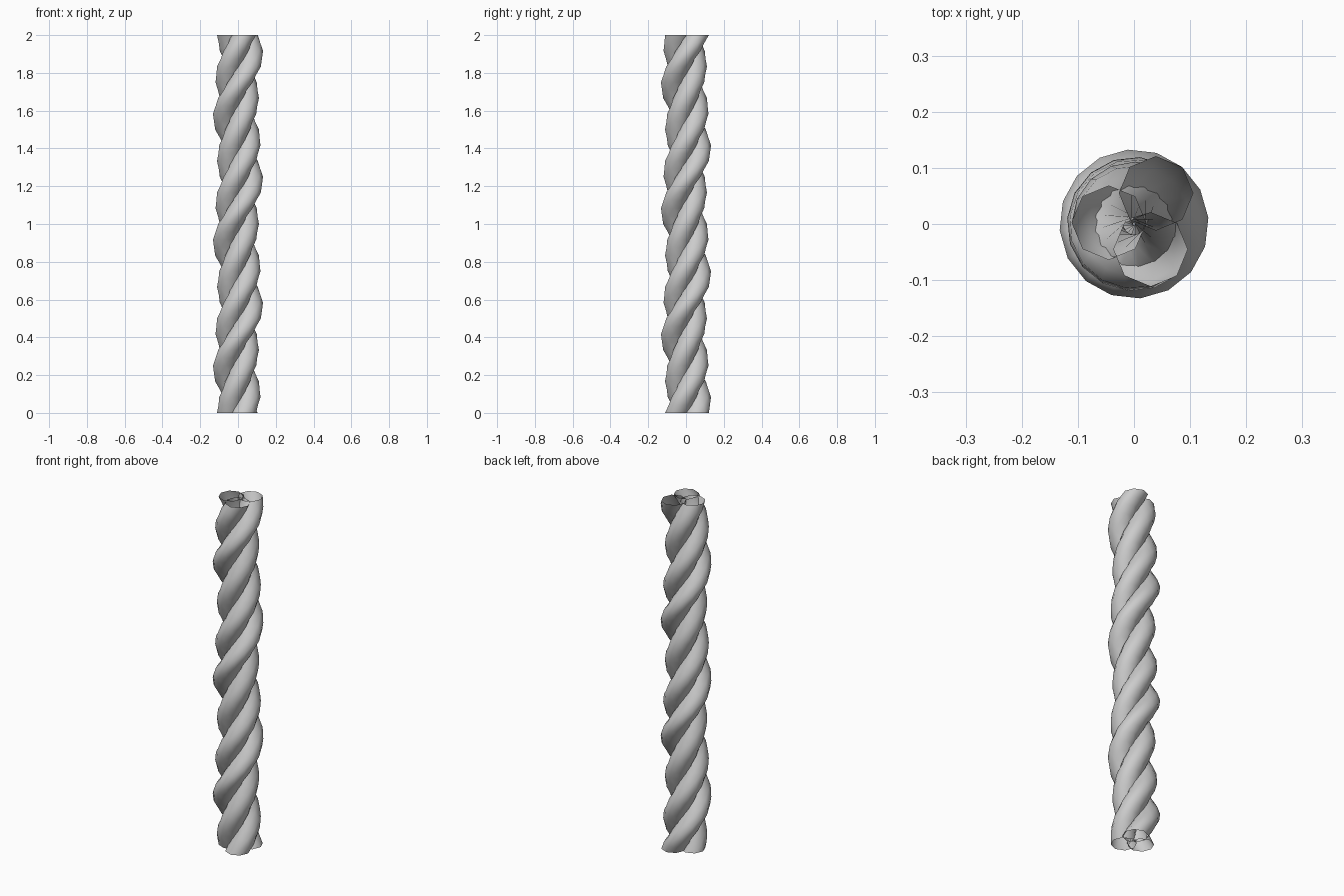
import bpy
import bmesh
from mathutils import Matrix

if "Cube" in bpy.data.objects:
    bpy.data.objects.remove(bpy.data.objects["Cube"])

RADIUS = 0.066
TURNS = 3
HEIGHT = 2.0


def strand(name, x, y):
    """Open octagonal ring swept along a helix around the rope axis."""
    bm = bmesh.new()
    bmesh.ops.create_circle(bm, segments=8, radius=RADIUS,
                            matrix=Matrix.Translation((x, y, 0)))
    mesh = bpy.data.meshes.new(name)
    bm.to_mesh(mesh)
    bm.free()
    obj = bpy.data.objects.new(name, mesh)
    bpy.context.collection.objects.link(obj)
    mod = obj.modifiers.new("twist", 'SCREW')
    mod.axis = 'Z'
    mod.screw_offset = HEIGHT / TURNS
    mod.iterations = TURNS
    mod.steps = mod.render_steps = 16
    mod.use_normal_calculate = True
    mod.use_smooth_shade = True
    return obj


# Three rope strands, slightly uneven around the axis
strand("rope_strand_outer", 0.039, 0.055)
strand("rope_strand_middle", 0.030, -0.045)
strand("rope_strand_inner", -0.045, 0.002)
